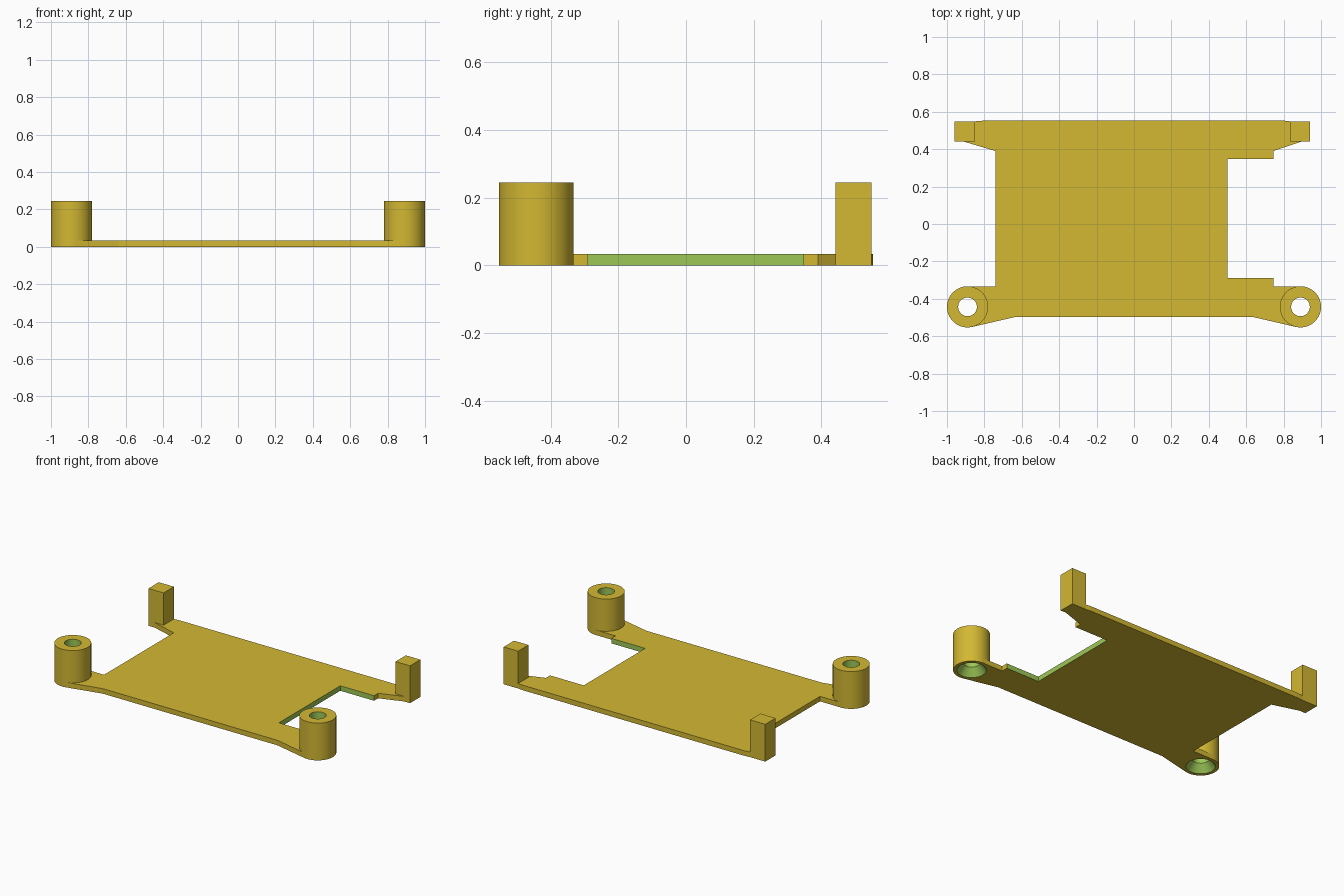
import bpy, bmesh, math

if "Cube" in bpy.data.objects:
    bpy.data.objects.remove(bpy.data.objects["Cube"])

SEG = 64                 # sides of the round posts
HEIGHT, THICK = 0.245, 0.033
POST_X, POST_Y, POST_R = 0.89, -0.443, 0.11
HOLE_R, SINK_R, SINK_DEPTH = 0.05, 0.088, 0.05


def material(name, rgb):
    m = bpy.data.materials.new(name)
    m.diffuse_color = [((c / 255 + 0.055) / 1.055) ** 2.4 for c in rgb] + [1]
    m.use_nodes = True
    m.node_tree.nodes["Principled BSDF"].inputs["Base Color"].default_value = m.diffuse_color
    return m


YELLOW = material("yellow", (211, 184, 51))
GREEN = material("cut_green", (157, 199, 87))


def finish(name, bm, smooth=False):
    bmesh.ops.recalc_face_normals(bm, faces=bm.faces)
    me = bpy.data.meshes.new(name)
    bm.to_mesh(me)
    bm.free()
    ob = bpy.data.objects.new(name, me)
    bpy.context.collection.objects.link(ob)
    me.materials.append(YELLOW)
    me.materials.append(GREEN)
    if smooth:
        bpy.ops.object.select_all(action='DESELECT')
        ob.select_set(True)
        bpy.context.view_layer.objects.active = ob
        bpy.ops.object.shade_smooth_by_angle(angle=math.radians(30))
    return ob


def extrude(bm, outline, height):
    face = bm.faces.new([bm.verts.new((x, y, 0)) for x, y in outline])
    top = bmesh.ops.extrude_face_region(bm, geom=[face])["geom"]
    bmesh.ops.translate(bm, vec=(0, 0, height),
                        verts=[v for v in top if isinstance(v, bmesh.types.BMVert)])


def post_arc(side):
    """Inner arc where the front arm meets a post, from back to front."""
    pts = []
    for i in range(16, -15, -1):
        a = i * 2 * math.pi / SEG
        pts.append((side * (-POST_X + POST_R * math.cos(a)), POST_Y + POST_R * math.sin(a)))
    return pts


# Base plate with four arms and a notch on the right
outline = [(-0.80, 0.553), (-0.85, 0.549), (-0.85, 0.442), (-0.915, 0.442),
           (-0.74, 0.39), (-0.74, POST_Y + POST_R)]
outline += post_arc(1) + [(-0.635, -0.497), (0.635, -0.497)] + post_arc(-1)[::-1]
outline += [(0.745, POST_Y + POST_R), (0.745, -0.29), (0.50, -0.29), (0.50, 0.347),
            (0.745, 0.347), (0.745, 0.39), (0.90, 0.442), (0.835, 0.442),
            (0.835, 0.549), (0.80, 0.553)]
bm = bmesh.new()
extrude(bm, outline, THICK)
bm.normal_update()
for f in bm.faces:       # walls of the notch
    c = f.calc_center_median()
    if abs(f.normal.z) < 0.5 and 0.49 < c.x < 0.74 and -0.295 < c.y < 0.35:
        f.material_index = 1
finish("base_plate", bm)

# Square rear legs
for name, x0, x1 in (("rear_leg_left", -0.96, -0.85), ("rear_leg_right", 0.835, 0.94)):
    bm = bmesh.new()
    extrude(bm, [(x0, 0.442), (x1, 0.442), (x1, 0.549), (x0, 0.549)], HEIGHT)
    finish(name, bm)

# Round front posts with a countersunk screw hole
profile = [(POST_R, 0), (POST_R, HEIGHT), (HOLE_R, HEIGHT), (HOLE_R, SINK_DEPTH), (SINK_R, 0)]
for name, cx in (("front_post_left", -POST_X), ("front_post_right", POST_X)):
    bm = bmesh.new()
    rings = []
    for r, z in profile:
        rings.append([bm.verts.new((cx + r * math.cos(2 * math.pi * i / SEG),
                                    POST_Y + r * math.sin(2 * math.pi * i / SEG), z))
                      for i in range(SEG)])
    for k in range(len(profile)):
        a, b = rings[k], rings[(k + 1) % len(profile)]
        for i in range(SEG):
            j = (i + 1) % SEG
            f = bm.faces.new((a[i], a[j], b[j], b[i]))
            f.material_index = 1 if k in (2, 3) else 0   # bore and countersink
    finish(name, bm, smooth=True)
